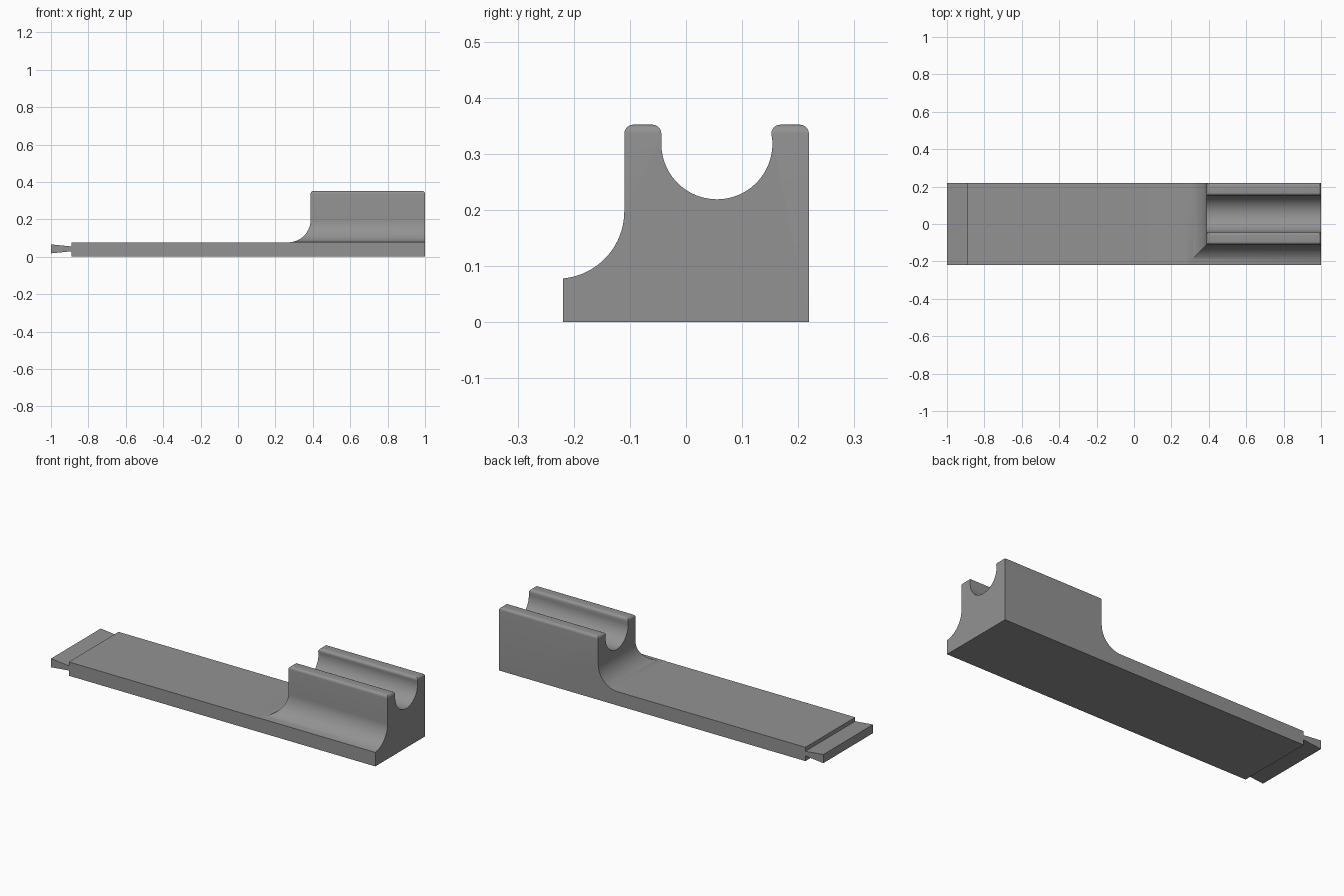
import bpy, bmesh
from math import sin, cos, radians

if "Cube" in bpy.data.objects:
    bpy.data.objects.remove(bpy.data.objects["Cube"])

grey = bpy.data.materials.new("mid grey")
grey.diffuse_color = (0.29, 0.29, 0.29, 1)
grey.use_nodes = True
grey.node_tree.nodes["Principled BSDF"].inputs["Base Color"].default_value = grey.diffuse_color


def arc(cx, cz, r, a0, a1, n):
    """Points along a circular arc, angles in degrees."""
    angles = [radians(a0 + (a1 - a0) * i / n) for i in range(n + 1)]
    return [(cx + r * cos(a), cz + r * sin(a)) for a in angles]


def extrude_profile(name, points, place, direction):
    """Turn a closed 2D profile into a solid prism."""
    bm = bmesh.new()
    face = bm.faces.new([bm.verts.new(place(u, v)) for u, v in points])
    moved = bmesh.ops.extrude_face_region(bm, geom=[face])["geom"]
    bmesh.ops.translate(bm, vec=direction,
                        verts=[g for g in moved if isinstance(g, bmesh.types.BMVert)])
    bmesh.ops.recalc_face_normals(bm, faces=bm.faces)
    mesh = bpy.data.meshes.new(name)
    bm.to_mesh(mesh)
    bm.free()
    mesh.materials.append(grey)
    obj = bpy.data.objects.new(name, mesh)
    bpy.context.collection.objects.link(obj)
    return obj


PLATE, TOP, R = 0.077, 0.352, 0.016

# Lengthwise profile: flared tongue, flat plate, fillet, raised block
length_profile = (
    [(-1, 0.018), (-0.89, 0.029), (-0.89, 0), (1, 0)]
    + arc(1 - R, TOP - R, R, 0, 90, 6)
    + arc(0.388 + R, TOP - R, R, 90, 180, 6)
    + arc(0.268, PLATE + 0.12, 0.12, 0, -90, 20)
    + [(-0.89, PLATE), (-0.89, 0.055), (-1, 0.066)]
)
body = extrude_profile("slide_with_cradle", length_profile,
                       lambda u, v: (u, -0.3, v), (0, 0.6, 0))

# Cross-section: concave front fillet, two rounded prongs, round groove
cross_section = (
    [(-0.219, -0.1), (0.219, -0.1)]
    + arc(0.219 - R, TOP - R, R, 0, 90, 6)
    + arc(0.152 + R, TOP - R, R, 90, 180, 6)
    + arc(0.055, 0.318, 0.099, 5, -185, 40)
    + arc(-0.044 - R, TOP - R, R, 0, 90, 6)
    + arc(-0.11 + R, TOP - R, R, 90, 180, 6)
    + arc(-0.23, PLATE + 0.1205, 0.12, 0, -84.8, 20)
)
cutter = extrude_profile("cross_section_cutter", cross_section,
                         lambda u, v: (-1.2, u, v), (2.4, 0, 0))

# The body is what both profiles share
mod = body.modifiers.new("shape", "BOOLEAN")
mod.operation = "INTERSECT"
mod.solver = "EXACT"
mod.object = cutter
bpy.context.view_layer.objects.active = body
body.select_set(True)
cutter.select_set(False)
bpy.ops.object.modifier_apply(modifier=mod.name)
bpy.data.objects.remove(cutter)
bpy.ops.object.shade_smooth_by_angle(angle=radians(30))
